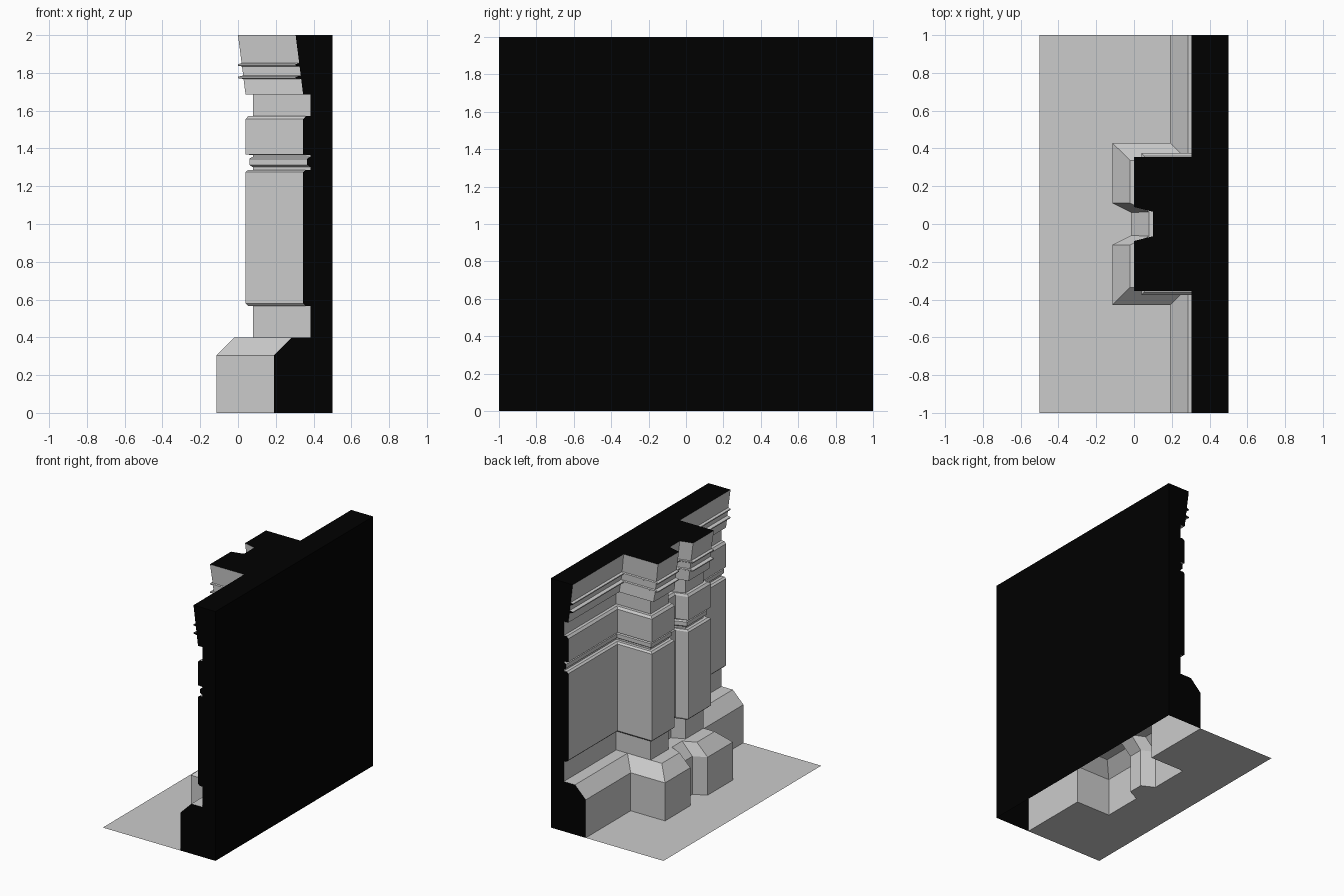
import bpy

if "Cube" in bpy.data.objects:
    bpy.data.objects.remove(bpy.data.objects["Cube"])


def mirrored_plan(z, x, outer, inner, channel=0.065):
    """Plan outline at one height: wall, pilaster pair and channel, mirrored about y = 0."""
    half = [(x + 0.305, 1.0), (x + 0.305, outer), (x, outer), (x, inner), (x + 0.1, channel)]
    return [(px, -py, z) for px, py in half] + [(px, py, z) for px, py in reversed(half)]


def make_part(name, verts, faces):
    mesh = bpy.data.meshes.new(name)
    mesh.from_pydata(verts, [], faces)
    mesh.update()
    obj = bpy.data.objects.new(name, mesh)
    bpy.context.collection.objects.link(obj)
    return obj


rows = []
NECK = 0.08


def shaft_level(z, x):
    """Level whose sides step out as far as its front does."""
    out = NECK - x
    rows.append(mirrored_plan(z, x, 0.335 + out, 0.11 - out / 2))


def band(z0, z1, x, bevel0, bevel1):
    """Projecting band with bevelled lower and upper edges."""
    if bevel0:
        shaft_level(z0, x + 0.015)
    shaft_level(z0 + bevel0, x)
    shaft_level(z1 - bevel1, x)
    if bevel1:
        shaft_level(z1, x + 0.015)


def lip(z):
    """Small lip on the leaning cap."""
    lean = 0.04 * (2 - z) / 0.315
    rows.append(mirrored_plan(z, lean, 0.348, 0.09))
    for dz in (0.004, 0.012):
        rows.append(mirrored_plan(z + dz, 0.0, 0.355, 0.09))
    rows.append(mirrored_plan(z + 0.018, lean - 0.002, 0.348, 0.09))


# Plinth with sloped top
for z in (0, 0.305):
    rows.append(mirrored_plan(z, -0.115, 0.43, 0.11, 0.06))
rows.append(mirrored_plan(0.40, -0.02, 0.335, 0.11))

# Necks alternating with shaft, ring and upper block
band(0.40, 0.565, NECK, 0, 0)
band(0.565, 1.287, 0.04, 0.015, 0.012)
band(1.287, 1.303, NECK, 0, 0)
band(1.303, 1.355, 0.06, 0.01, 0.01)
band(1.355, 1.365, NECK, 0, 0)
band(1.368, 1.572, 0.04, 0, 0.017)
band(1.572, 1.685, NECK, 0, 0)

# Leaning cap
rows.append(mirrored_plan(1.685, 0.04, 0.355, 0.09))
lip(1.768)
lip(1.834)
rows.append(mirrored_plan(2, 0, 0.355, 0.09))

# Moulded wall face: plan outlines lofted upward
n = len(rows[0])
make_part("moulded_wall_face", [p for r in rows for p in r],
          [(i * n + j, (i + 1) * n + j, (i + 1) * n + j + 1, i * n + j + 1)
           for i in range(len(rows) - 1) for j in range(n - 1)])

# Floor sheet, cut to the plinth outline
floor = rows[0] + [(-0.5, 1, 0), (-0.5, -1, 0)]
make_part("floor", floor, [tuple(range(len(floor)))])

# Dark cut faces: top, two ends and back, open underneath
loops = [
    (rows[-1] + [(0.5, 1, 2), (0.5, -1, 2)])[::-1],
    ([r[0] for r in rows] + [(0.5, -1, 2), (0.5, -1, 0)])[::-1],
    [r[-1] for r in rows] + [(0.5, 1, 2), (0.5, 1, 0)],
    [(0.5, -1, 0), (0.5, 1, 0), (0.5, 1, 2), (0.5, -1, 2)],
]
verts, faces = [], []
for loop in loops:
    faces.append(tuple(range(len(verts), len(verts) + len(loop))))
    verts += loop
backing = make_part("wall_backing", verts, faces)
black = bpy.data.materials.new("black")
black.diffuse_color = (0.0, 0.0, 0.0, 1.0)
black.use_nodes = True
black.node_tree.nodes["Principled BSDF"].inputs["Base Color"].default_value = black.diffuse_color
backing.data.materials.append(black)
